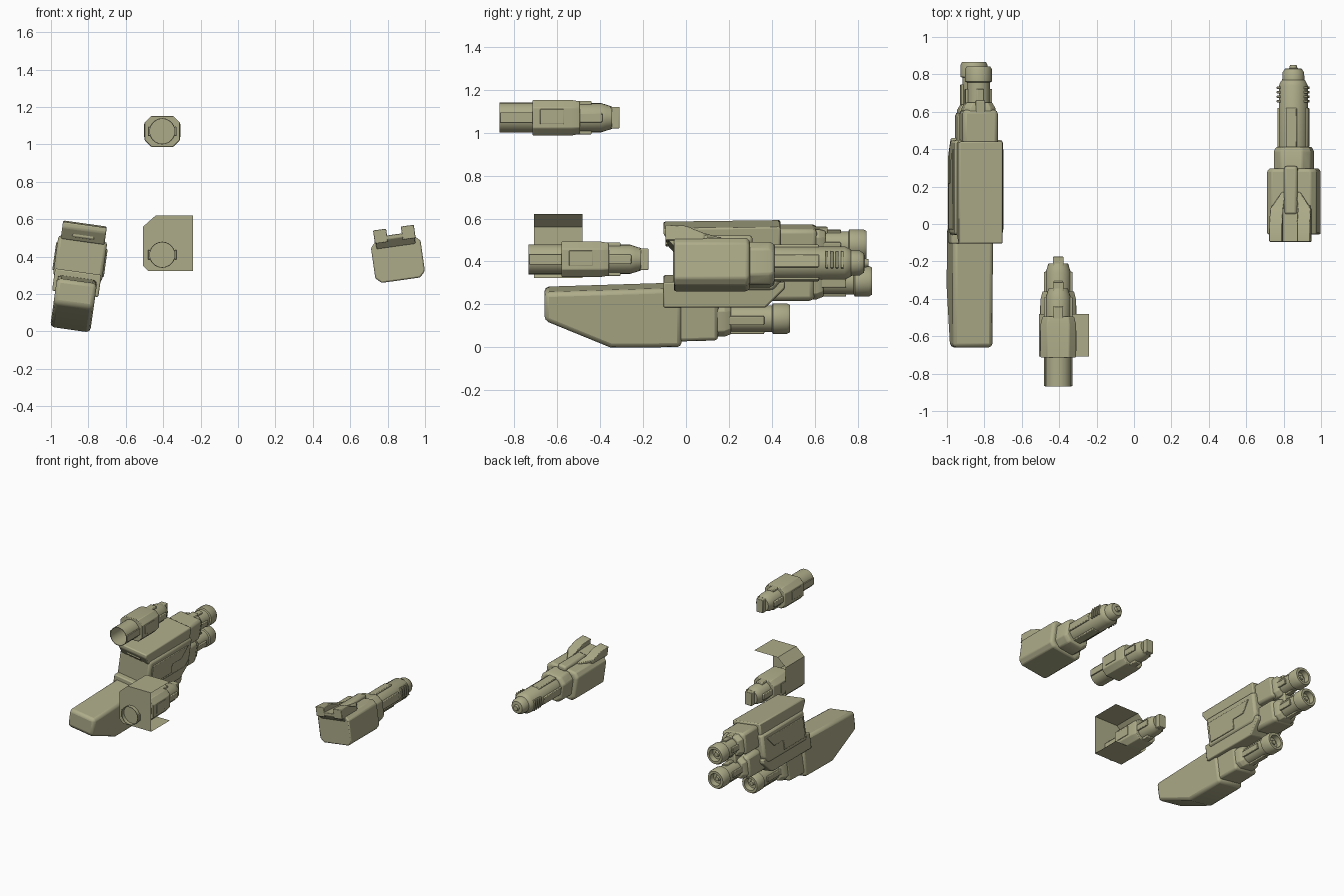
import bpy, bmesh, math
from mathutils import Matrix, Vector

OLIVE = bpy.data.materials.new("olive_khaki")
OLIVE.diffuse_color = (0.42, 0.41, 0.25, 1)


def frame(x, y, z, roll=0):
    return Matrix.Translation((x, y, z)) @ Matrix.Rotation(math.radians(roll), 4, 'Y')


def finish(name, bm, mat, bevel=0, closed=True):
    if closed:
        bmesh.ops.recalc_face_normals(bm, faces=bm.faces)
    bm.transform(mat)
    me = bpy.data.meshes.new(name)
    bm.to_mesh(me)
    bm.free()
    ob = bpy.data.objects.new(name, me)
    bpy.context.collection.objects.link(ob)
    me.materials.append(OLIVE)
    if bevel:
        mod = ob.modifiers.new("bevel", 'BEVEL')
        mod.width, mod.segments, mod.limit_method = bevel, 2, 'ANGLE'
    bpy.context.view_layer.objects.active = ob
    ob.select_set(True)
    bpy.ops.object.shade_smooth_by_angle(angle=math.radians(32))
    ob.select_set(False)
    return ob


def loft(name, mat, rings, bevel=0, closed_ends=True):
    """Skin a list of equal-length point rings."""
    bm = bmesh.new()
    vs = [[bm.verts.new(p) for p in r] for r in rings]
    n = len(vs[0])
    for a, b in zip(vs, vs[1:]):
        for i in range(n):
            bm.faces.new((a[i], a[(i + 1) % n], b[(i + 1) % n], b[i]))
    if closed_ends:
        bm.faces.new(vs[0][::-1])
        bm.faces.new(vs[-1])
    return finish(name, bm, mat, bevel)


def slab(name, mat, profile, x0, x1, bevel=0.008):
    """Side profile (y, z) extruded across x."""
    return loft(name, mat, [[(x, y, z) for y, z in profile] for x in (x0, x1)], bevel)


def box(name, mat, x0, x1, y0, y1, z0, z1, bevel=0.008):
    return slab(name, mat, [(y0, z0), (y1, z0), (y1, z1), (y0, z1)], x0, x1, bevel)


def chamfered(name, mat, sections, bevel=0.004):
    """Octagonal sections (y, half width, half height, corner cut) along y."""
    rings = []
    for y, w, h, c in sections:
        pts = [(w, h - c), (w - c, h), (c - w, h), (-w, h - c),
               (-w, c - h), (c - w, -h), (w - c, -h), (w, c - h)]
        rings.append([(x, y, z) for x, z in pts])
    return loft(name, mat, rings, bevel)


def lathe(name, mat, profile, cx=0, cz=0, n=24):
    """Profile (y, radius) turned around the y axis."""
    rings = [[(cx + r * math.cos(2 * math.pi * i / n), y, cz + r * math.sin(2 * math.pi * i / n))
              for i in range(n)] for y, r in profile]
    return loft(name, mat, rings)


# ---------- tall launcher pod, rolled to one side ----------
P = frame(-0.858, 0, 0.29, 8)
slab("lower_pod", P, [(-0.66, -0.02), (-0.66, -0.155), (-0.35, -0.283), (-0.02, -0.28), (-0.02, 0.0)],
     -0.108, 0.108, 0.022)
slab("side_skirt", P, [(-0.105, -0.09), (0.37, -0.09), (0.46, 0.0), (0.46, 0.03), (-0.105, 0.03)],
     -0.125, 0.125)
slab("main_housing", P, [(-0.06, -0.01), (0.41, -0.01), (0.45, 0.04), (0.45, 0.21), (-0.06, 0.21)],
     -0.132, 0.132, 0.018)
slab("housing_roof", P, [(-0.06, 0.19), (0.44, 0.19), (0.44, 0.29), (-0.105, 0.283), (-0.105, 0.255)],
     -0.118, 0.118)
box("roof_notch_block", P, -0.06, 0.06, -0.085, 0.0, 0.21, 0.262)
for s in (-1, 1):
    slab("side_panel", P, [(-0.03, 0.02), (0.22, 0.02), (0.22, 0.09), (0.33, 0.09), (0.40, 0.17), (-0.03, 0.17)],
         s * 0.125, s * 0.139, 0.004)

# rear housings that carry the barrels
box("upper_barrel_housing", P, -0.095, 0.095, 0.40, 0.61, 0.115, 0.275, 0.02)
box("middle_barrel_housing", P, -0.095, 0.095, 0.38, 0.60, -0.065, 0.10, 0.025)
slab("lower_barrel_collar", P, [(-0.04, -0.255), (0.15, -0.25), (0.15, -0.085), (0.36, -0.085), (0.38, -0.05), (-0.04, -0.05)],
     -0.095, 0.095, 0.02)
box("rear_spine", P, -0.035, 0.035, 0.40, 0.66, 0.06, 0.14)
box("roof_clip", P, -0.025, 0.025, 0.58, 0.66, 0.235, 0.272, 0.006)


def barrel(y0, y1, z):
    lathe("barrel", P, [(y0, 0.062), (y1 - 0.085, 0.062), (y1 - 0.08, 0.072), (y1 - 0.015, 0.072),
                        (y1, 0.064), (y1, 0.046), (y1 - 0.04, 0.042), (y1 - 0.04, 0.02), (y1 - 0.02, 0.015)], 0, z)
    # long ribs around the barrel root
    for s in (-1, 1):
        box("barrel_side_rib", P, s * 0.055, s * 0.072, y0, y1 - 0.12, z - 0.02, z + 0.02, 0.004)
        box("barrel_flat_rib", P, -0.02, 0.02, y0, y1 - 0.12, z + s * 0.055, z + s * 0.07, 0.004)
    chamfered("barrel_root", P @ Matrix.Translation((0, 0, z)),
              [(y0, 0.085, 0.078, 0.03), (y0 + 0.05, 0.085, 0.078, 0.03), (y0 + 0.08, 0.068, 0.068, 0.028)])


barrel(0.57, 0.842, 0.19)
barrel(0.56, 0.867, 0.018)
barrel(0.13, 0.485, -0.158)

# ---------- single cannon, rolled the other way ----------
G = frame(0.855, 0, 0.385, -8)
chamfered("cannon_body", G, [(-0.055, 0.134, 0.112, 0.03), (0.285, 0.134, 0.112, 0.03), (0.298, 0.122, 0.1, 0.03)], 0.008)
slab("cannon_front_wedge", G, [(-0.055, 0.07), (0.1, 0.10), (0.1, 0.125), (-0.095, 0.135), (-0.095, 0.115)], -0.105, 0.105, 0.004)
for s in (-1, 1):
    # fins slope down and pinch inward toward the rear
    spine = [(-0.095, 0.04, 0.11, 0.172), (0.0, 0.04, 0.11, 0.168), (0.08, 0.04, 0.11, 0.135), (0.17, 0.03, 0.05, 0.118)]
    loft("cannon_fin", G, [[(s * a, y, 0.10), (s * b, y, 0.10), (s * b, y, h), (s * a, y, h)]
                           for y, a, b, h in spine], 0.004)
box("cannon_top_rail", G, -0.036, 0.036, 0.05, 0.31, 0.09, 0.135, 0.015)
chamfered("cannon_collar", G, [(0.28, 0.1, 0.1, 0.04), (0.39, 0.1, 0.1, 0.04), (0.412, 0.09, 0.09, 0.038)], 0.008)
C = G @ Matrix.Translation((-0.002, 0, 0.008))
lathe("cannon_barrel", C, [(0.4, 0.078), (0.74, 0.078), (0.765, 0.066), (0.77, 0.06), (0.81, 0.058),
                           (0.83, 0.045), (0.833, 0.022), (0.85, 0.018)])
for s in (-1, 1):
    box("barrel_side_guard", C, s * 0.06, s * 0.083, 0.41, 0.62, -0.03, 0.03, 0.005)
    box("barrel_top_guard", C, -0.03, 0.03, 0.41, 0.62, s * 0.06, s * 0.083, 0.005)
    for i in range(4):
        y = 0.65 + 0.024 * i
        box("vent_rib", C, s * 0.06, s * 0.084, y, y + 0.013, -0.035, 0.045, 0.003)


# ---------- two matching small guns ----------
def small_gun(y, z):
    M = frame(-0.405, y, z)
    # open front tube, turned with an inner wall
    lathe("small_front_tube", M, [(0.18, 0.07), (0.0, 0.07), (0.0, 0.066), (0.17, 0.066)])
    for s in (-1, 1):
        box("small_tube_strip", M, s * 0.066, s * 0.076, 0.004, 0.17, -0.025, 0.025, 0.003)
    chamfered("small_body", M, [(0.155, 0.094, 0.083, 0.035), (0.335, 0.094, 0.083, 0.035), (0.375, 0.084, 0.076, 0.03)])
    lathe("small_rear_barrel", M, [(0.33, 0.068), (0.475, 0.068), (0.50, 0.06), (0.525, 0.052)])
    for s in (-1, 1):
        box("small_side_rib", M, s * 0.055, s * 0.076, 0.34, 0.48, -0.022, 0.022, 0.005)
        box("small_top_rib", M, -0.026, 0.026, 0.34, 0.43, s * 0.055, s * 0.078, 0.005)
        box("small_side_pad", M, s * 0.088, s * 0.098, 0.19, 0.30, -0.03, 0.04, 0.003)
    box("small_tip_plate", M, -0.028, 0.028, 0.50, 0.56, -0.05, 0.05, 0.004)


small_gun(-0.87, 1.07)
small_gun(-0.735, 0.41)

# ---------- thin mounting shell, open on its inner side and rear ----------
bm = bmesh.new()
edge = [(-0.24, 0.62), (-0.44, 0.62), (-0.508, 0.56), (-0.508, 0.35), (-0.48, 0.323), (-0.24, 0.323)]
front = [bm.verts.new((x, -0.708, z)) for x, z in edge]
rear = [bm.verts.new((x, -0.482, z)) for x, z in edge]
bm.faces.new(front)
for i in range(len(edge) - 1):
    bm.faces.new((front[i + 1], front[i], rear[i], rear[i + 1]))
finish("mounting_shell", bm, Matrix.Identity(4), closed=False)
